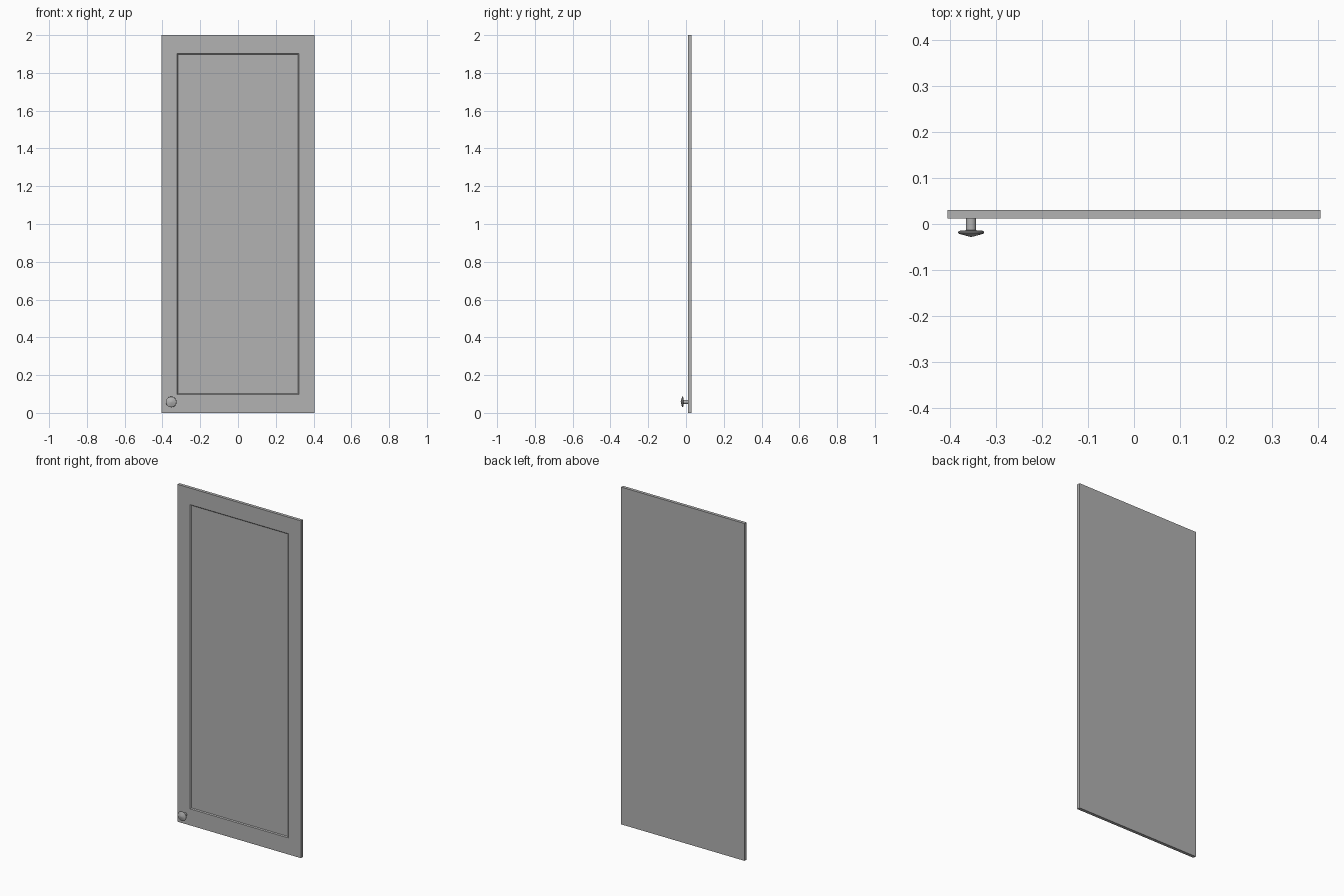
import bpy, bmesh, math

if "Cube" in bpy.data.objects:
    bpy.data.objects.remove(bpy.data.objects["Cube"])

FRONT, BACK, HALF_W, HEIGHT = 0.0115, 0.030, 0.405, 2.0

# Mid-dark grey for every part
grey = bpy.data.materials.new("dark_grey")
grey.diffuse_color = (0.445, 0.445, 0.445, 1)
grey.use_nodes = True
grey.node_tree.nodes["Principled BSDF"].inputs["Base Color"].default_value = grey.diffuse_color


def make_object(name, bm):
    bmesh.ops.recalc_face_normals(bm, faces=bm.faces)
    mesh = bpy.data.meshes.new(name)
    bm.to_mesh(mesh)
    bm.free()
    mesh.materials.append(grey)
    obj = bpy.data.objects.new(name, mesh)
    bpy.context.collection.objects.link(obj)
    return obj


# Door slab with a shallow recessed centre panel and sloped border
bm = bmesh.new()


def ring(half_w, z0, z1, y):
    return [bm.verts.new((x, y, z)) for x, z in
            ((-half_w, z0), (half_w, z0), (half_w, z1), (-half_w, z1))]


rings = [ring(HALF_W, 0, HEIGHT, BACK),
         ring(HALF_W, 0, HEIGHT, FRONT),
         ring(0.322, 0.098, 1.902, FRONT),
         ring(0.317, 0.103, 1.897, FRONT + 0.005)]
bm.faces.new(rings[0])
for a, b in zip(rings, rings[1:]):
    for i in range(4):
        j = (i + 1) % 4
        bm.faces.new((a[i], a[j], b[j], b[i]))
bm.faces.new(rings[-1])
make_object("door_panel", bm)

# Round knob: (radius, y) profile from stem base to the shallow cone tip
profile = [(0.011, 0.013), (0.011, -0.0135), (0.024, -0.0145), (0.027, -0.0158),
           (0.0283, -0.0182), (0.0275, -0.0205), (0.024, -0.022),
           (0.012, -0.0252), (0.004, -0.0275), (0.0, -0.028)]
bm = bmesh.new()
pts = [bm.verts.new((r, y, 0)) for r, y in profile]
edges = [bm.edges.new(p) for p in zip(pts, pts[1:])]
bmesh.ops.spin(bm, geom=pts + edges, cent=(0, 0, 0), axis=(0, 1, 0),
               angle=2 * math.pi, steps=32)
bmesh.ops.remove_doubles(bm, verts=bm.verts, dist=1e-5)
knob = make_object("knob", bm)
knob.location = (-0.354, 0, 0.058)
bpy.context.view_layer.objects.active = knob
knob.select_set(True)
bpy.ops.object.shade_smooth_by_angle(angle=math.radians(35))
